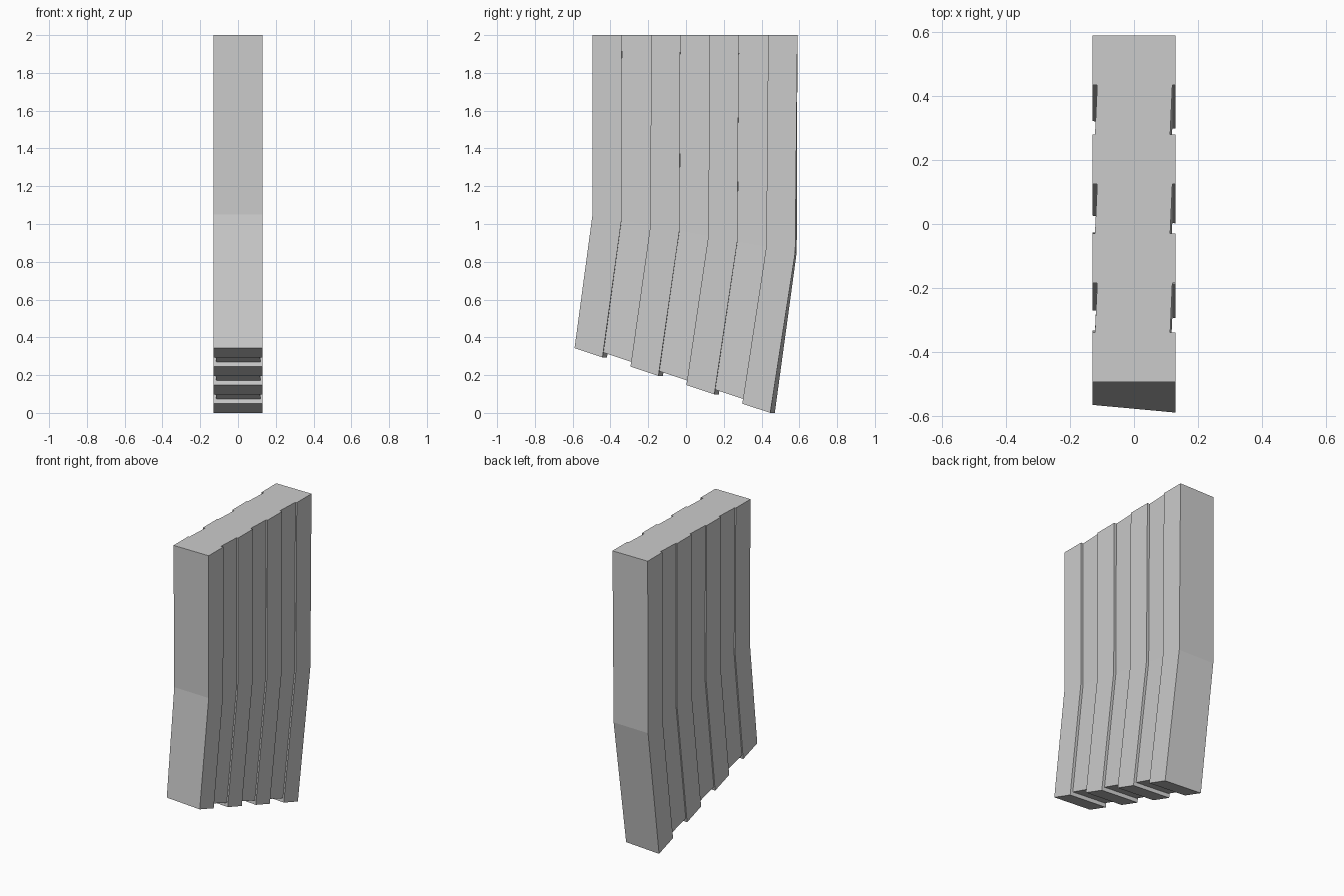
import bpy

if "Cube" in bpy.data.objects:
    bpy.data.objects.remove(bpy.data.objects["Cube"])

W = 0.13          # half width
N = 7             # alternating ribs and recessed panels


def levels(i):
    """(y, z, skew) of boundary line i at top, bend and bottom."""
    return [(-0.495 + 0.155 * i, 2.0, 0.0),
            (-0.491 + 0.1533 * i, 1.05 - 0.0286 * i, 0.004),
            (-0.578 + 0.148 * i, 0.343 - 0.049 * i, 0.012)]


def slab(name, i, recessed):
    # Boundary x positions (left, right); recessed panels are slightly turned
    if recessed:
        front, back, lift = (-0.122, 0.113), (-0.115, 0.120), 0.025
    else:
        front, back, lift = (-W, W), (-W, W), 0.0
    verts = []
    for k, (a, b) in enumerate(zip(levels(i), levels(i + 1))):
        for (y, z, s), xs in ((a, front), (b, back)):
            dz = lift if k == 2 else 0.0
            dy = 0.135 * dz          # stay on the leaning wall
            for x in xs:
                verts.append((x, y + dy - s * x / W, z + dz))
    # Each ring: front left, front right, back left, back right
    faces = [(0, 1, 3, 2), (8, 10, 11, 9)]
    for o in (0, 4):
        for p, q in ((0, 1), (1, 3), (3, 2), (2, 0)):
            faces.append((o + q, o + p, o + p + 4, o + q + 4))
    me = bpy.data.meshes.new(name)
    me.from_pydata(verts, [], faces)
    me.update()
    ob = bpy.data.objects.new(name, me)
    bpy.context.collection.objects.link(ob)


# Raised ribs and the recessed panels between them
for i in range(N):
    slab(f"{'recessed_panel' if i % 2 else 'raised_rib'}_{i // 2 + 1}", i, i % 2 == 1)
